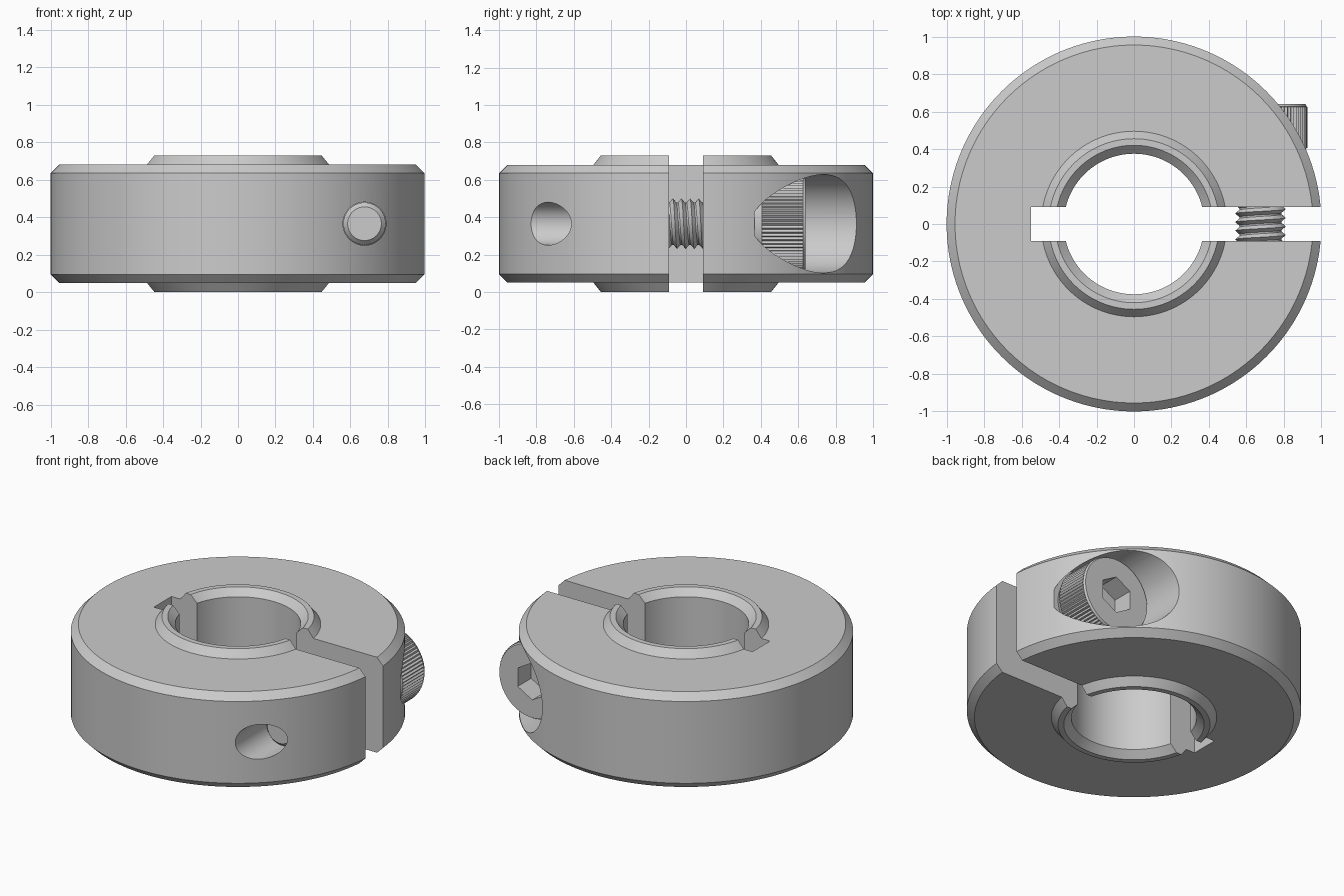
import bpy, bmesh
from math import pi, cos, sin, radians

if "Cube" in bpy.data.objects:
    bpy.data.objects.remove(bpy.data.objects["Cube"])

SX, SZ = 0.675, 0.365          # screw axis position (runs along y)
AXIS = (-pi / 2, 0, 0)         # turns local z into world y


def make(name, verts, faces, loc=(0, 0, 0), rot=(0, 0, 0)):
    me = bpy.data.meshes.new(name)
    me.from_pydata(verts, [], faces)
    bm = bmesh.new()
    bm.from_mesh(me)
    bmesh.ops.recalc_face_normals(bm, faces=bm.faces)
    bm.to_mesh(me)
    bm.free()
    ob = bpy.data.objects.new(name, me)
    ob.location, ob.rotation_euler = loc, rot
    bpy.context.collection.objects.link(ob)
    return ob


def lathe(name, profile, n, ring=False, phase=0.0, **place):
    """Turn (radius, height[, groove depth]) points round z; ring joins last to first."""
    verts, faces = [], []
    for r, z, *groove in profile:
        for i in range(n):
            a = phase + 2 * pi * i / n
            rr = r - (groove[0] if groove and i % 2 else 0)
            verts.append((rr * cos(a), rr * sin(a), z))
    m = len(profile)
    for k in range(m if ring else m - 1):
        p, q = k * n, (k + 1) % m * n
        for i in range(n):
            j = (i + 1) % n
            faces.append((p + i, p + j, q + j, q + i))
    if not ring:
        faces += [tuple(range(n)), tuple(range((m - 1) * n, m * n))]
    return make(name, verts, faces, **place)


def activate(ob):
    bpy.ops.object.select_all(action='DESELECT')
    ob.select_set(True)
    bpy.context.view_layer.objects.active = ob


def cut(ob, cutter):
    mod = ob.modifiers.new("cut", 'BOOLEAN')
    mod.operation, mod.solver, mod.object = 'DIFFERENCE', 'EXACT', cutter
    activate(ob)
    bpy.ops.object.modifier_apply(modifier=mod.name)
    bpy.data.objects.remove(cutter)


def smooth(ob, angle=30):
    activate(ob)
    bpy.ops.object.shade_smooth_by_angle(angle=radians(angle))


# Collar body: chamfered ring with a raised hub on both faces
half = [(0.375, 0.045), (0.42, 0.0), (0.455, 0.0), (0.495, 0.05), (0.955, 0.05), (1.0, 0.095)]
H = 0.73
collar = lathe("clamp_collar", half + [(r, H - z) for r, z in reversed(half)], 160, ring=True)

# Clamping slot
bpy.ops.mesh.primitive_cube_add(size=1, location=(0.325, 0, H / 2))
slot = bpy.context.object
slot.scale = (1.75, 0.184, 2)
cut(collar, slot)

# Screw hole, and the counterbore for the head
cut(collar, lathe("hole_cutter", [(0.115, -1.2), (0.115, 0.5)], 48, loc=(SX, 0, SZ), rot=AXIS))
cut(collar, lathe("counterbore_cutter", [(0.263, 0.365), (0.263, 1.2)], 64,
                  loc=(SX, 0, SZ), rot=AXIS))
smooth(collar)

# Screw shank with chamfered tip
shank = lathe("screw_shank", [(0.09, -0.53), (0.113, -0.505), (0.113, 0.38)], 48,
              loc=(SX, 0, SZ), rot=AXIS)
smooth(shank)

# Helical thread seen in the slot: alternate root and crest rows
PITCH, N, ROWS = 0.046, 48, 18
verts, faces = [], []
for k in range(ROWS):
    r = 0.135 if k % 2 else 0.108
    for i in range(N + 1):
        a = 2 * pi * i / N
        verts.append((r * cos(a), r * sin(a), -0.22 + PITCH * (k / 2 + i / N)))
for k in range(ROWS - 1):
    for i in range(N):
        p = k * (N + 1) + i
        faces.append((p, p + 1, p + N + 2, p + N + 1))
thread = make("screw_thread", verts, faces, loc=(SX, 0, SZ), rot=AXIS)
smooth(thread)

# Knurled socket head with hexagonal recess
head = lathe("screw_head", [(0.225, 0.366), (0.245, 0.405), (0.25, 0.406, 0.01),
                            (0.25, 0.625, 0.01), (0.247, 0.626), (0.24, 0.64)], 144,
             loc=(SX, 0, SZ), rot=AXIS)
cut(head, lathe("socket_cutter", [(0.122, 0.50), (0.122, 0.8)], 6, phase=pi / 2,
                loc=(SX, 0, SZ), rot=AXIS))
smooth(head, 12)
